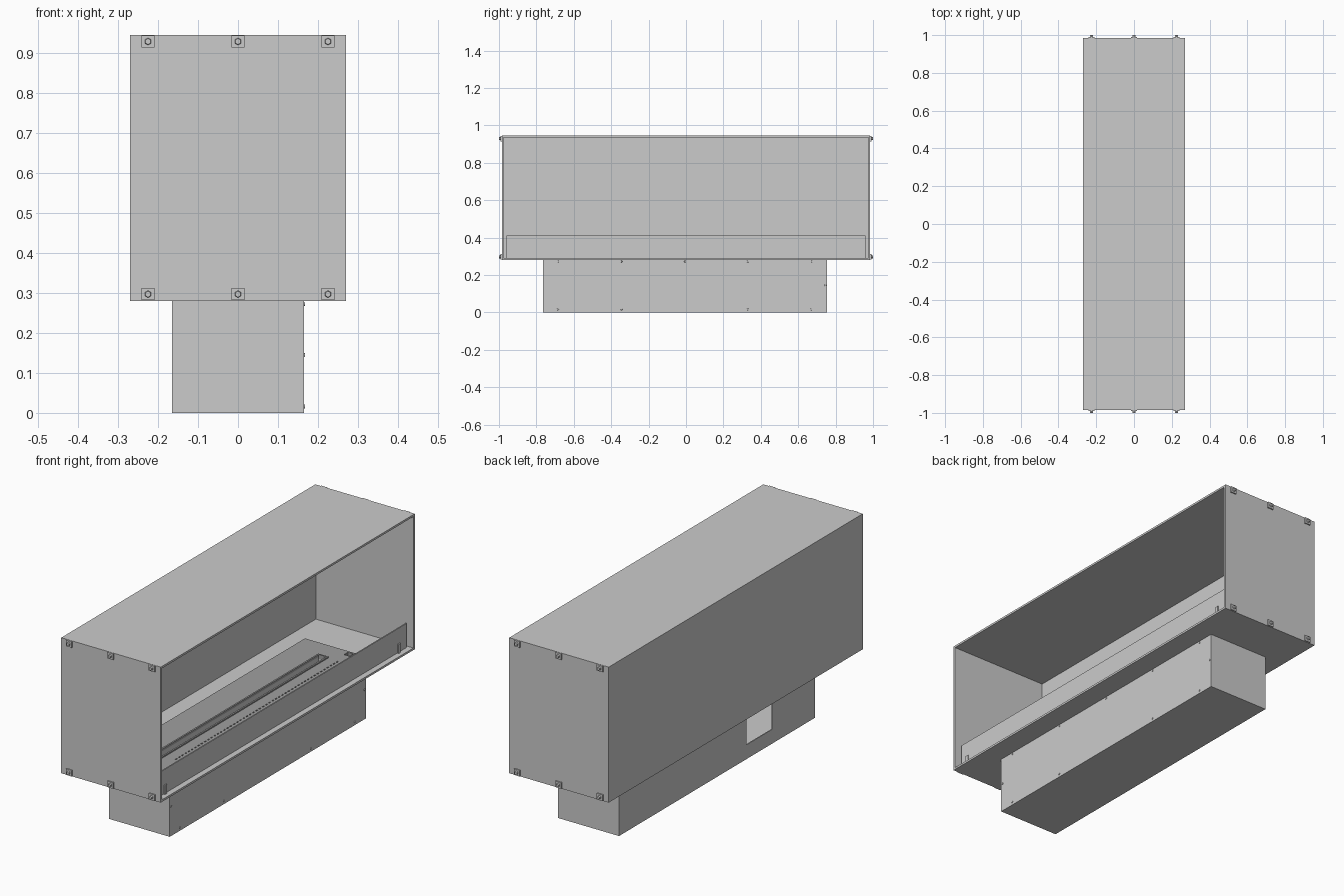
import bpy, bmesh, math
from mathutils import Matrix, Vector

if "Cube" in bpy.data.objects:
    bpy.data.objects.remove(bpy.data.objects["Cube"])


def material(name, v):
    m = bpy.data.materials.new(name)
    m.diffuse_color = (v, v, v, 1)
    m.use_nodes = True
    m.node_tree.nodes["Principled BSDF"].inputs["Base Color"].default_value = m.diffuse_color
    return m


def finish(name, bm, mat=None):
    me = bpy.data.meshes.new(name)
    bm.to_mesh(me)
    bm.free()
    ob = bpy.data.objects.new(name, me)
    bpy.context.collection.objects.link(ob)
    if mat:
        me.materials.append(mat)
    return ob


def add_box(bm, lo, hi):
    c = [(a + b) / 2 for a, b in zip(lo, hi)]
    s = [b - a for a, b in zip(lo, hi)]
    bmesh.ops.create_cube(bm, size=1, matrix=Matrix.Translation(c) @ Matrix.Diagonal((*s, 1)))


def box(name, lo, hi, mat=None):
    bm = bmesh.new()
    add_box(bm, lo, hi)
    return finish(name, bm, mat)


def shell(name, lo, hi, open_dir, t):
    """Sheet-metal box, open towards one direction."""
    bm = bmesh.new()
    add_box(bm, lo, hi)
    bm.normal_update()
    gone = [f for f in bm.faces if f.normal.dot(Vector(open_dir)) > 0.9]
    bmesh.ops.delete(bm, geom=gone, context='FACES')
    ob = finish(name, bm)
    mod = ob.modifiers.new("sheet", 'SOLIDIFY')
    mod.thickness, mod.offset, mod.use_even_offset = t, -1, True
    return ob


def cut(ob, boxes):
    bm = bmesh.new()
    for lo, hi in boxes:
        add_box(bm, lo, hi)
    cutter = finish(ob.name + "_cutter", bm)
    cutter.hide_render = True
    cutter.hide_viewport = True
    cutter.display_type = 'WIRE'
    mod = ob.modifiers.new("cut", 'BOOLEAN')
    mod.operation, mod.solver, mod.object = 'DIFFERENCE', 'EXACT', cutter


def add_stud(bm, pos, axis, r, depth, n):
    rot = Vector((0, 0, 1)).rotation_difference(Vector(axis)).to_matrix().to_4x4()
    bmesh.ops.create_cone(bm, cap_ends=True, segments=n, radius1=r, radius2=r * 0.85, depth=depth,
                          matrix=Matrix.Translation(Vector(pos) + Vector(axis) * depth / 2) @ rot)


dark = material("dark_metal", 0.35)
pale = material("pale_glass", 0.92)

# Upper case, open on the right side, with a floor opening under the burner
case = shell("case", (-0.27, -0.985, 0.28), (0.27, 0.985, 0.945), (1, 0, 0), 0.01)
cut(case, [((-0.15, -0.74, 0.27), (0.15, 0.73, 0.30))])

# Lower housing with a service window in its back
base = shell("base_housing", (-0.165, -0.765, 0), (0.165, 0.755, 0.28), (0, 0, 1), 0.005)
cut(base, [((-0.2, -0.433, 0.07), (-0.13, -0.233, 0.265))])

# Burner plate with long slot, hole row and control opening
plate = box("burner_plate", (-0.165, -0.765, 0.29), (0.165, 0.755, 0.305), dark)
holes = [((-0.01, -0.65, 0.28), (0.03, 0.64, 0.32)),
         ((0.075, 0.715, 0.28), (0.105, 0.745, 0.32))]
holes += [((0.091, -0.62 + i * 0.025, 0.28), (0.097, -0.608 + i * 0.025, 0.32)) for i in range(51)]
cut(plate, holes)

# Trough under the slot and its raised rim
shell("burner_trough", (-0.012, -0.652, 0.23), (0.032, 0.642, 0.30), (0, 0, 1), 0.002)
bm = bmesh.new()
for x in (-0.018, 0.03):
    add_box(bm, (x, -0.658, 0.305), (x + 0.008, 0.648, 0.311))
for y in (-0.658, 0.64):
    add_box(bm, (-0.01, y, 0.305), (0.03, y + 0.008, 0.311))
finish("slot_rim", bm, dark)

# Low glass guard and its clips
box("glass_guard", (0.238, -0.96, 0.292), (0.244, 0.96, 0.41), pale)
bm = bmesh.new()
for y in (-0.914, 0.896):
    add_box(bm, (0.244, y - 0.008, 0.29), (0.250, y + 0.008, 0.335))
    add_box(bm, (0.232, y - 0.008, 0.29), (0.238, y + 0.008, 0.335))
finish("guard_clips", bm)

# Square washers and hex bolts on both ends
washers, bolts = bmesh.new(), bmesh.new()
for s in (-1, 1):
    for x in (-0.225, 0, 0.225):
        for z in (0.297, 0.929):
            y0, y1 = sorted((s * 0.985, s * 0.991))
            add_box(washers, (x - 0.016, y0, z - 0.015), (x + 0.016, y1, z + 0.015))
            add_stud(bolts, (x, s * 0.991, z), (0, s, 0), 0.009, 0.009, 6)
finish("end_washers", washers)
finish("end_bolts", bolts)

# Small screws on the right face of the base housing
bm = bmesh.new()
spots = [(y, z) for z in (0.016, 0.272) for y in (-0.685, -0.345, 0.33, 0.67)]
spots += [(-0.005, 0.272), (-0.755, 0.145), (0.745, 0.145)]
for y, z in spots:
    add_stud(bm, (0.165, y, z), (1, 0, 0), 0.005, 0.003, 12)
finish("housing_screws", bm)
